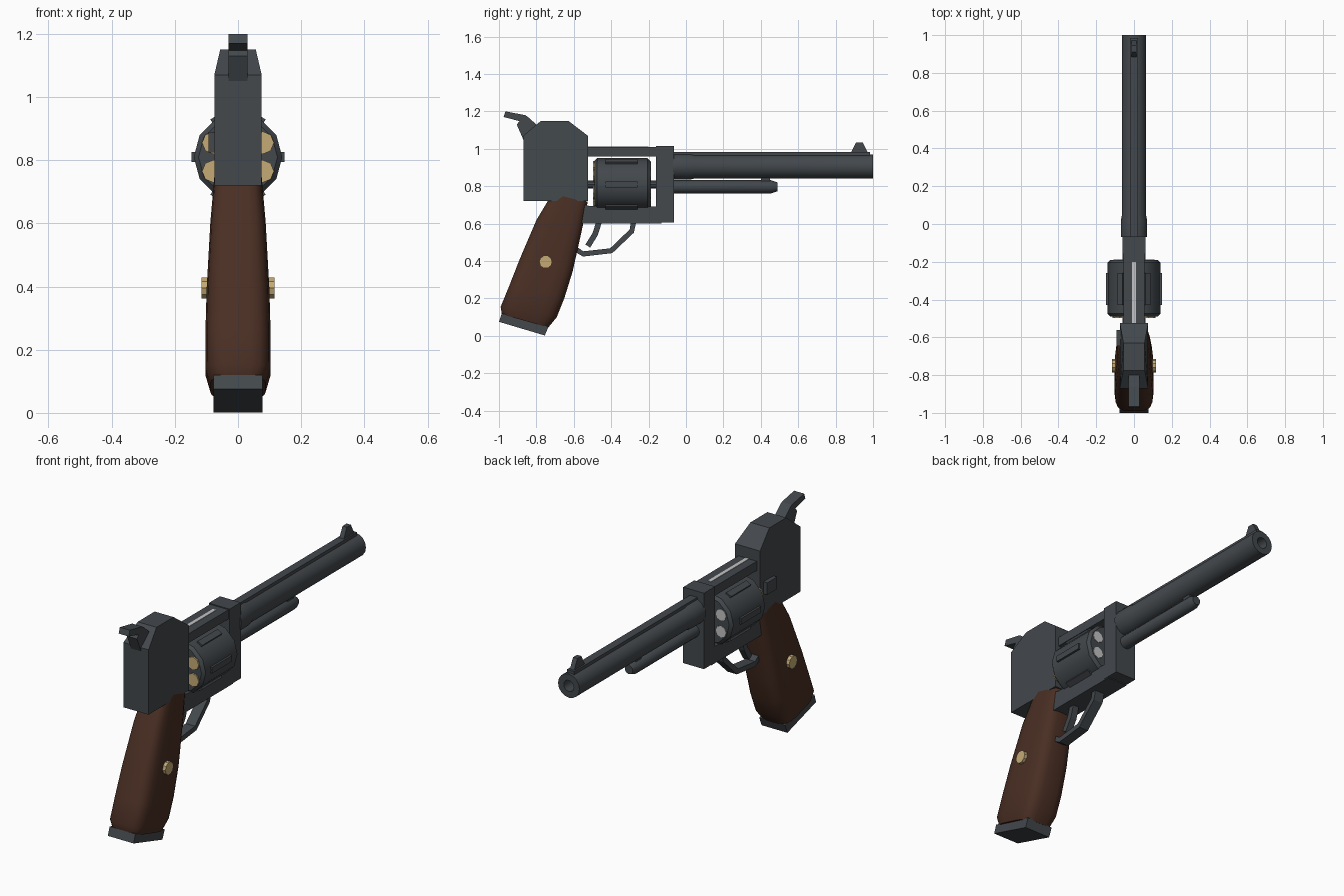
import bpy, bmesh, math
from mathutils import Vector

if "Cube" in bpy.data.objects:
    bpy.data.objects.remove(bpy.data.objects["Cube"])


def material(name, rgb):
    m = bpy.data.materials.new(name)
    m.diffuse_color = (*rgb, 1)
    m.use_nodes = True
    m.node_tree.nodes["Principled BSDF"].inputs["Base Color"].default_value = m.diffuse_color
    return m


STEEL = material("gunmetal", (0.056, 0.065, 0.073))
WOOD = material("dark wood", (0.068, 0.028, 0.017))
BRASS = material("brass", (0.56, 0.41, 0.18))
SILVER = material("silver", (0.55, 0.55, 0.55))
BLACK = material("bore black", (0.02, 0.022, 0.025))


def loft(name, rings, mat, smooth=0):
    """Skin a list of equal rings and cap both ends."""
    bm = bmesh.new()
    vs = [[bm.verts.new(p) for p in r] for r in rings]
    n = len(vs[0])
    for a, b in zip(vs, vs[1:]):
        for i in range(n):
            bm.faces.new((a[i], a[(i + 1) % n], b[(i + 1) % n], b[i]))
    bm.faces.new(vs[0])
    bm.faces.new(vs[-1])
    bmesh.ops.recalc_face_normals(bm, faces=bm.faces)
    me = bpy.data.meshes.new(name)
    bm.to_mesh(me)
    bm.free()
    me.materials.append(mat)
    ob = bpy.data.objects.new(name, me)
    bpy.context.collection.objects.link(ob)
    if smooth:
        bpy.ops.object.select_all(action='DESELECT')
        ob.select_set(True)
        bpy.context.view_layer.objects.active = ob
        bpy.ops.object.shade_smooth_by_angle(angle=math.radians(smooth))
    return ob


def prism(name, pts, x0, x1, mat=STEEL):
    """Extrude a (y, z) outline from x0 to x1."""
    return loft(name, [[(x, y, z) for y, z in pts] for x in (x0, x1)], mat)


def box(name, x0, x1, y0, y1, z0, z1, mat=STEEL):
    return prism(name, [(y0, z0), (y1, z0), (y1, z1), (y0, z1)], x0, x1, mat)


def lathe(name, prof, n, cx, cz, mat=STEEL, smooth=35):
    """Rings of (y, radius) about an axis along y."""
    ang = [2 * math.pi * i / n for i in range(n)]
    return loft(name, [[(cx + r * math.cos(a), y, cz + r * math.sin(a)) for a in ang]
                       for y, r in prof], mat, smooth)


def bar(name, path, hw, t):
    """Rectangular strip following a (y, z) path."""
    p = [Vector(q) for q in path]
    rings = []
    for i, q in enumerate(p):
        d = (p[min(i + 1, len(p) - 1)] - p[max(i - 1, 0)]).normalized()
        k = Vector((-d.y, d.x)) * t / 2
        a, b = q + k, q - k
        rings.append([(-hw, *a), (hw, *a), (hw, *b), (-hw, *b)])
    return loft(name, rings, STEEL)


# rear frame with its narrowed, chamfered top
rear = prism("rear_frame", [(-.87, .72), (-.525, .72), (-.525, 1.07), (-.63, 1.15),
                            (-.775, 1.15), (-.87, 1.07)], -.075, .075)
for v in rear.data.vertices:
    if v.co.z > 1.1:
        v.co.x *= .75
box("side_latch", -.093, -.07, -.645, -.56, .825, .89)

# cylinder window frame
box("top_strap", -.055, .055, -.54, -.15, .96, 1.01)
box("strap_groove", -.01, .01, -.525, -.2, 1.008, 1.0125, SILVER)
box("front_frame", -.062, .062, -.16, -.065, .605, 1.015)
prism("lower_frame", [(-.6, .60), (-.13, .60), (-.13, .69), (-.52, .695), (-.6, .72)],
      -.06, .06)

# hammer
prism("hammer", [(-.87, 1.05), (-.80, 1.05), (-.80, 1.13), (-.845, 1.17), (-.86, 1.18),
                 (-.965, 1.2), (-.975, 1.17), (-.89, 1.148), (-.905, 1.13)], -.03, .03)

# cylinder, raised bars, cartridges and axle
CZ = .81
lathe("cylinder", [(-.49, .125), (-.475, .14), (-.205, .14), (-.19, .125)], 12, 0, CZ)
lathe("cylinder_axle", [(-.53, .022), (-.15, .022)], 10, 0, CZ)
for i in range(6):
    a = i * math.pi / 3
    rad, tan = Vector((math.cos(a), 0, math.sin(a))), Vector((-math.sin(a), 0, math.cos(a)))
    c = Vector((0, 0, CZ))
    loft(f"cylinder_bar_{i}", [[c + rad * r + tan * t + Vector((0, y, 0))
                                for r, t in ((.12, -.016), (.147, -.016), (.147, .016), (.12, .016))]
                               for y in (-.43, -.26)], STEEL)
    b = a + math.pi / 6
    x, z = .09 * math.cos(b), CZ + .09 * math.sin(b)
    lathe(f"cartridge_base_{i}", [(-.498, .036), (-.485, .036)], 8, x, z, BRASS)
    lathe(f"chamber_front_{i}", [(-.195, .031), (-.187, .031)], 8, x, z, SILVER)

# barrel with collar and bore
lathe("barrel", [(-.07, .07), (.02, .07), (.045, .064), (1, .064), (1, .03), (.93, .03)],
      16, 0, .905)
lathe("bore", [(.93, .0295), (.935, .0295)], 16, 0, .905, BLACK)
box("barrel_rib", -.022, .022, -.07, .985, .95, .982)
prism("front_sight", [(.88, .975), (.975, .975), (.945, 1.035), (.91, 1.035)], -.013, .013)

# ejector tube under the barrel
lathe("ejector_tube", [(-.07, .035), (.455, .035), (.488, .024)], 12, 0, .797)
box("ejector_lug", -.015, .015, .40, .45, .82, .85)

# trigger and guard
bar("trigger_guard", [(-.585, .46), (-.55, .438), (-.40, .455), (-.29, .56), (-.28, .61)],
    .028, .028)
bar("trigger", [(-.465, .61), (-.485, .545), (-.525, .48)], .018, .03)

# grip: rounded sections given by back point, front point and half width
sections = [((-.712, .767), (-.525, .717), .075),
            ((-.80, .62), (-.555, .57), .088),
            ((-.89, .41), (-.605, .345), .1),
            ((-.945, .27), (-.65, .20), .104),
            ((-.992, .155), (-.69, .10), .103),
            ((-.985, .115), (-.735, .045), .088)]
rings = []
for b, f, w in sections:
    b, f = Vector(b), Vector(f)
    ring = []
    for i in range(20):
        a = 2 * math.pi * (i + .5) / 20
        cs, sn = math.cos(a), math.sin(a)
        u = math.copysign(abs(cs) ** .5, cs)
        s = math.copysign(abs(sn) ** .5, sn)
        q = (b + f) / 2 + (f - b) / 2 * u
        ring.append((w * s, q.x, q.y))
    rings.append(ring)
loft("grip", rings, WOOD, 40)
prism("grip_base", [(-1, .075), (-.755, .002), (-.735, .05), (-.985, .12)], -.077, .077)

# brass medallion through both sides of the grip
loft("grip_medallion", [[(x, -.75 + .035 * math.cos(i * math.pi / 5),
                          .395 + .035 * math.sin(i * math.pi / 5)) for i in range(10)]
                        for x in (-.116, .116)], BRASS)
